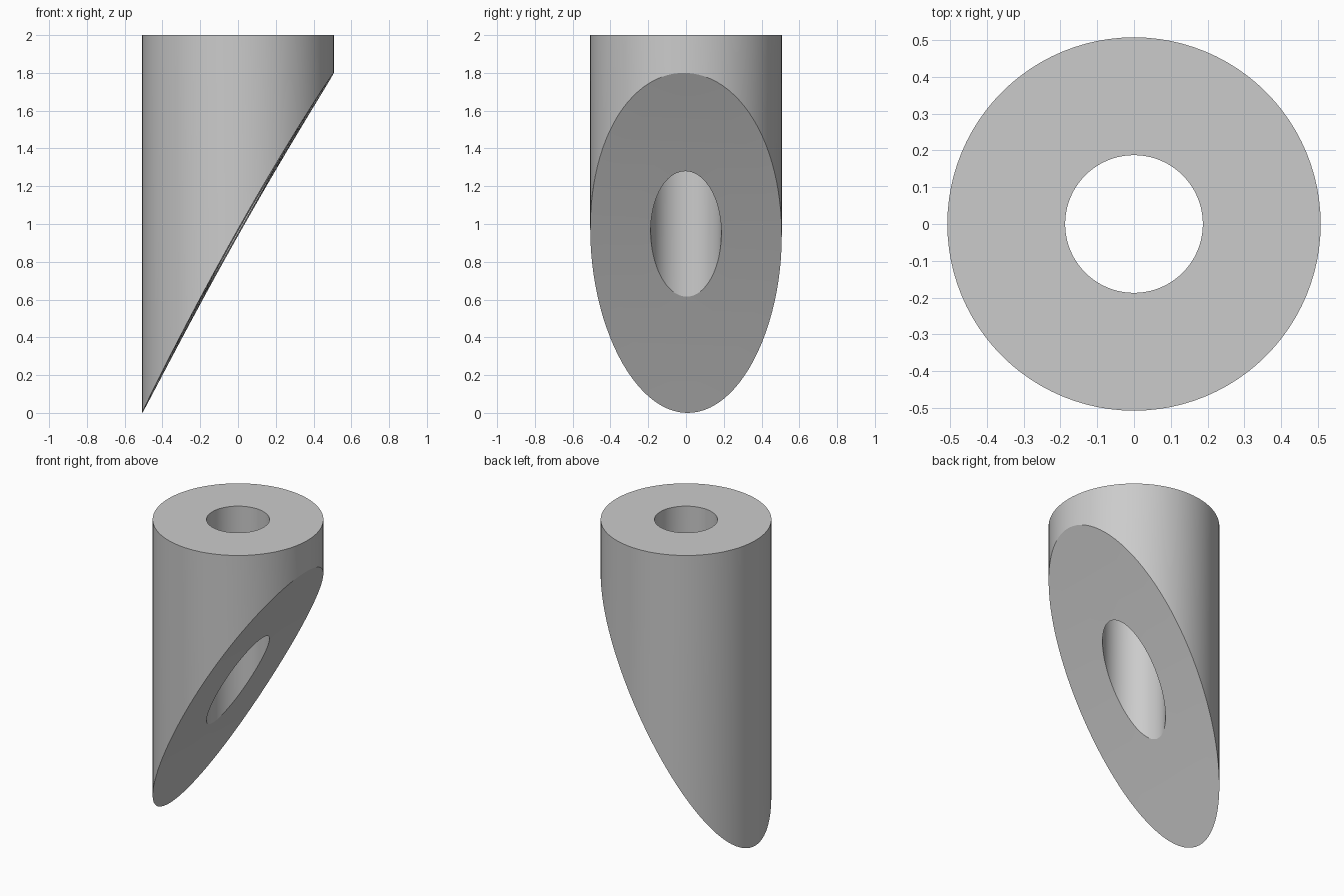
import bpy
import bmesh
from math import cos, sin, tau, radians

OUTER, INNER, TOP = 0.507, 0.187, 2.0
SEGMENTS = 96
RINGS = 4  # bands across the slanted end

cube = bpy.data.objects.get("Cube")
if cube:
    bpy.data.objects.remove(cube, do_unlink=True)


def slant(x, y):
    """Height of the slightly hollow slanted end."""
    return max(0, 0.9 + 1.775 * x - 0.035 * y + 0.055 * (1 - (x / OUTER) ** 2))


# Closed loop of rings: top outer, across the slanted end, top inner
bm = bmesh.new()
radii = [OUTER + (INNER - OUTER) * i / RINGS for i in range(RINGS + 1)]
profile = [(OUTER, True)] + [(r, False) for r in radii] + [(INNER, True)]
loops = []
for r, at_top in profile:
    ring = []
    for i in range(SEGMENTS):
        x, y = r * cos(tau * i / SEGMENTS), r * sin(tau * i / SEGMENTS)
        ring.append(bm.verts.new((x, y, TOP if at_top else slant(x, y))))
    loops.append(ring)
for k, ring in enumerate(loops):
    other = loops[(k + 1) % len(loops)]
    for i in range(SEGMENTS):
        j = (i + 1) % SEGMENTS
        bm.faces.new((ring[i], ring[j], other[j], other[i]))
bmesh.ops.recalc_face_normals(bm, faces=bm.faces)

mesh = bpy.data.meshes.new("slanted_tube")
bm.to_mesh(mesh)
bm.free()
tube = bpy.data.objects.new("slanted_tube", mesh)
bpy.context.collection.objects.link(tube)

# Plain grey material
grey = bpy.data.materials.new("light_grey")
grey.use_nodes = True
colour = (0.6, 0.6, 0.6, 1)
grey.diffuse_color = colour
grey.node_tree.nodes["Principled BSDF"].inputs["Base Color"].default_value = colour
mesh.materials.append(grey)

# Smooth round walls with crisp rims
bpy.ops.object.select_all(action="DESELECT")
tube.select_set(True)
bpy.context.view_layer.objects.active = tube
bpy.ops.object.shade_smooth_by_angle(angle=radians(25))
